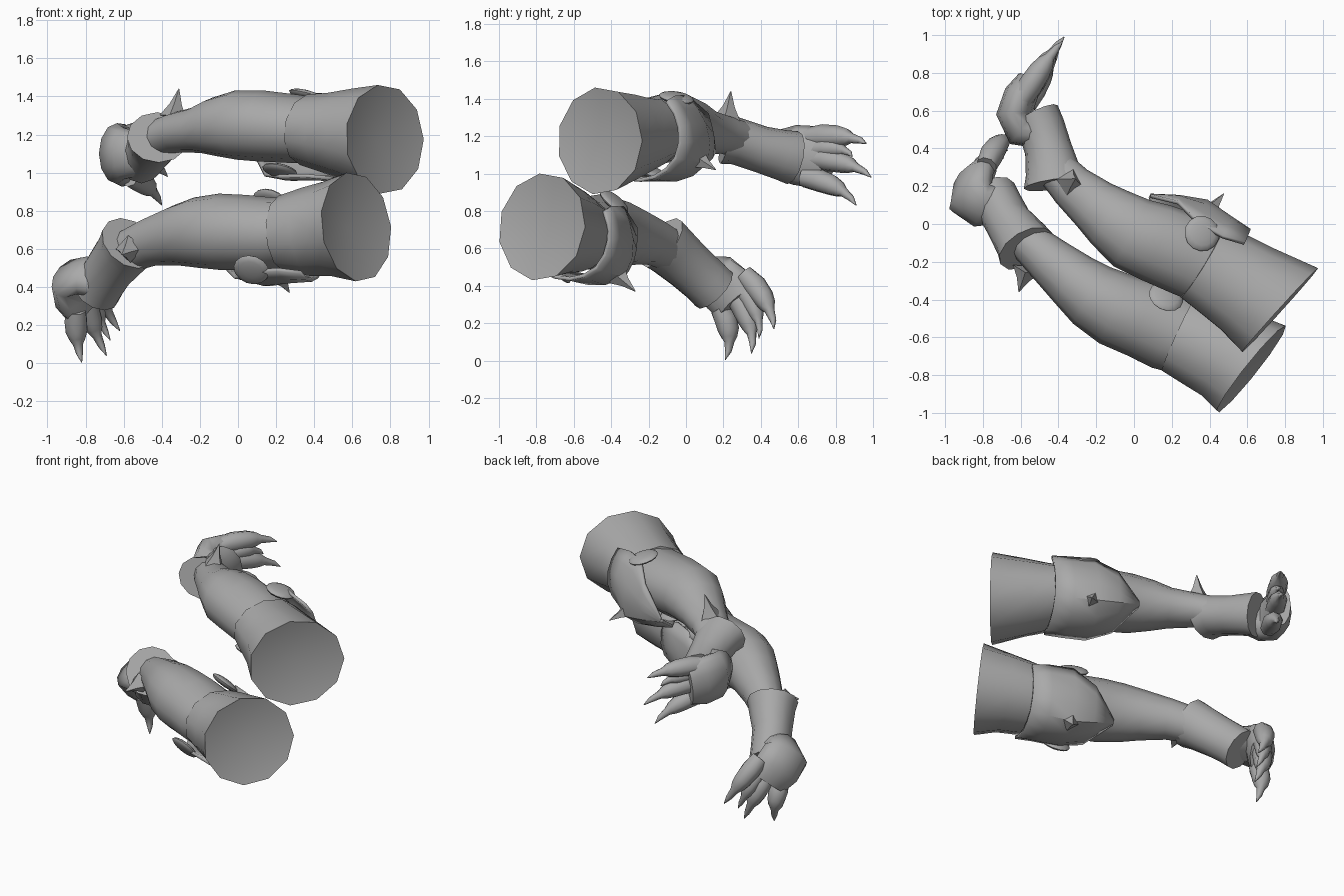
import bpy, bmesh, math
from mathutils import Vector as V

if "Cube" in bpy.data.objects:
    bpy.data.objects.remove(bpy.data.objects["Cube"])

grey = bpy.data.materials.new("plain_grey")
grey.diffuse_color = (0.4, 0.4, 0.4, 1)
grey.use_nodes = True
grey.node_tree.nodes["Principled BSDF"].inputs["Base Color"].default_value = grey.diffuse_color


def finish(name, bm, solid=0, angle=40):
    bmesh.ops.recalc_face_normals(bm, faces=bm.faces)
    me = bpy.data.meshes.new(name)
    bm.to_mesh(me)
    bm.free()
    ob = bpy.data.objects.new(name, me)
    bpy.context.collection.objects.link(ob)
    me.materials.append(grey)
    if solid:
        m = ob.modifiers.new("thickness", "SOLIDIFY")
        m.thickness = solid
        m.offset = 0
    bpy.ops.object.select_all(action="DESELECT")
    ob.select_set(True)
    bpy.context.view_layer.objects.active = ob
    bpy.ops.object.shade_smooth_by_angle(angle=math.radians(angle))
    return ob


def loft(name, rings, up=(0, 0, 1), sides=12, dish=0, start_dir=None, angle=40):
    """rings: (centre, radius across, radius along up); dish hollows the first cap"""
    bm = bmesh.new()
    pts = [V(r[0]) for r in rings]
    loops = []
    for i, (c, ru, rv) in enumerate(rings):
        t = (pts[min(i + 1, len(pts) - 1)] - pts[max(i - 1, 0)]).normalized()
        if i == 0 and start_dir:
            t = V(start_dir).normalized()
        v = V(up)
        v = (v - t * v.dot(t)).normalized()
        u = t.cross(v)
        loops.append([bm.verts.new(pts[i] + u * ru * math.cos(a) + v * rv * math.sin(a))
                      for a in (2 * math.pi * k / sides for k in range(sides))])
    for a, b in zip(loops, loops[1:]):
        for k in range(sides):
            n = (k + 1) % sides
            bm.faces.new((a[k], a[n], b[n], b[k]))
    bm.faces.new(loops[-1])
    if dish:
        mid = bm.verts.new(pts[0] + V(start_dir).normalized() * dish)
        for k in range(sides):
            bm.faces.new((loops[0][k], mid, loops[0][(k + 1) % sides]))
    else:
        bm.faces.new(loops[0])
    return finish(name, bm, angle=angle)


def spike(name, base, tip, r, sides=4):
    base, tip = V(base), V(tip)
    return loft(name, [(base, r, r), (base.lerp(tip, 0.45), r * 0.45, r * 0.45),
                       (tip, 0.002, 0.002)], up=(0.3, 0.9, 0.35), sides=sides, angle=30)


def knee_plate(name, centre, axis, d):
    """Curved shield around the leg, narrowing to a point toward the foot"""
    c, a = V(centre), V(axis).normalized()
    d = V(d)
    d = (d - a * d.dot(a)).normalized()
    w = a.cross(d)
    rows = [(-0.17, 74, 0.25), (-0.05, 80, 0.25), (0.1, 78, 0.255), (0.24, 52, 0.24), (0.38, 4, 0.215)]
    bm = bmesh.new()
    grid = []
    for u, half, r in rows:
        row = []
        for k in range(-4, 5):
            ang = math.radians(half * k / 4)
            rr = r + (0.07 - 0.025 * abs(k) if abs(k) < 3 else 0) * (1 - abs(u - 0.1) * 3)
            row.append(bm.verts.new(c + a * u + (d * math.cos(ang) + w * math.sin(ang)) * rr))
        grid.append(row)
    for p, q in zip(grid, grid[1:]):
        for k in range(8):
            bm.faces.new((p[k], p[k + 1], q[k + 1], q[k]))
    return finish(name, bm, solid=0.02)


def disc(name, centre, normal, r=0.095):
    bm = bmesh.new()
    bmesh.ops.create_uvsphere(bm, u_segments=14, v_segments=8, radius=1)
    q = V(normal).to_track_quat("Z", "Y")
    for v in bm.verts:
        v.co = V(centre) + q @ V((v.co.x * r, v.co.y * r, v.co.z * 0.025))
    return finish(name, bm)


def toe(name, base, tip, bulge, r=0.052):
    base, tip, bulge = V(base), V(tip), V(bulge)
    prof = [(0, 0, 0.9), (0.2, 0.7, 1.05), (0.42, 1, 0.95), (0.56, 1, 0.75), (0.66, 0.9, 0.45),
            (0.84, 0.6, 0.3), (1, 0, 0.04)]
    return loft(name, [(base.lerp(tip, t) + bulge * b, r * s, r * s) for t, b, s in prof],
                up=(0.2, 0.1, 0.95), sides=8, angle=60)


def leg(p, thigh, thigh_dir, shank, gauntlet, hand, hand_up, knee, discs, spur, toes, bulge):
    loft(p + "_thigh", thigh, dish=0.06, start_dir=thigh_dir, sides=11)
    loft(p + "_shank", shank)
    loft(p + "_gauntlet", gauntlet, sides=12, angle=50)
    loft(p + "_hand", hand, up=hand_up, sides=12, angle=60)
    knee_plate(p + "_knee_plate", *knee[:3])
    spike(p + "_knee_spike", knee[3], knee[4], 0.06)
    for i, (c, n) in enumerate(discs):
        disc(f"{p}_knee_disc_{i + 1}", c, n)
    spike(p + "_ankle_spike", *spur, 0.075)
    for i, (b, t, r) in enumerate(toes):
        toe(f"{p}_toe_{i + 1}", b, t, bulge, r)


# Upper limb
leg("upper",
    [((.77, -.46, 1.175), .305, .288), ((.6, -.35, 1.2), .262, .245), ((.475, -.27, 1.21), .245, .212),
     ((.36, -.2, 1.225), .228, .188)], (-.74, .67, -.03),
    [((.42, -.24, 1.22), .2, .17), ((.3, -.17, 1.23), .22, .18), ((.12, -.1, 1.245), .212, .187),
     ((-.01, -.05, 1.25), .2, .182), ((-.12, .03, 1.24), .172, .155), ((-.21, .1, 1.225), .145, .122),
     ((-.33, .2, 1.21), .12, .105), ((-.45, .33, 1.17), .1, .1)],
    [((-.42, .21, 1.185), .165, .135), ((-.43, .28, 1.17), .145, .125), ((-.455, .4, 1.13), .125, .125),
     ((-.49, .51, 1.1), .125, .135), ((-.52, .57, 1.085), .13, .145)],
    [((-.5, .48, 1.1), .08, .11), ((-.6, .5, 1.1), .095, .135), ((-.635, .58, 1.1), .095, .16),
     ((-.6, .68, 1.09), .09, .165), ((-.55, .76, 1.08), .07, .14)], (0, 0, 1),
    ((.35, -.19, 1.22), (-.9, .43, .03), (.43, .75, -.5), (.39, .06, 1.08), (.475, .16, 1.02)),
    [((.36, -.05, 1.405), (.25, .15, .95)), ((.22, -.19, 1.01), (-.2, -.3, -.9))],
    ((-.34, .22, 1.29), (-.31, .24, 1.44)),
    [((-.6, .65, 1.19), (-.38, .965, 1.16), .062), ((-.58, .66, 1.08), (-.37, .99, .98), .06),
     ((-.57, .63, .98), (-.4, .91, .83), .06), ((-.56, .68, 1.13), (-.43, .89, 1.09), .05)],
    (.01, .03, .022))

# Lower limb, rolled and bent further down at the wrist
leg("lower",
    [((.62, -.77, .715), .295, .29), ((.48, -.69, .705), .26, .25), ((.37, -.64, .69), .245, .235),
     ((.24, -.58, .68), .226, .202)], (-.78, .62, -.11),
    [((.3, -.61, .69), .2, .18), ((.18, -.56, .68), .218, .19), ((.04, -.5, .685), .21, .198),
     ((-.1, -.45, .69), .2, .2), ((-.22, -.38, .685), .18, .185), ((-.32, -.3, .67), .155, .16),
     ((-.45, -.19, .64), .128, .13), ((-.6, -.06, .58), .1, .11)],
    [((-.57, -.13, .63), .16, .16), ((-.6, -.08, .59), .145, .15), ((-.665, .01, .51), .125, .14),
     ((-.715, .1, .43), .125, .135), ((-.745, .15, .38), .13, .135)],
    [((-.7, .1, .43), .08, .11), ((-.81, .1, .46), .09, .13), ((-.865, .15, .45), .09, .155),
     ((-.85, .22, .38), .09, .165), ((-.81, .27, .3), .07, .14)], (.5, .65, .45),
    ((.22, -.58, .69), (-.93, .38, 0), (.14, .26, -.32), (.21, -.37, .46), (.27, -.27, .37)),
    [((.17, -.385, .85), (.3, .6, .75)), ((.07, -.68, .49), (-.2, -.75, -.6))],
    ((-.57, -.24, .6), (-.61, -.36, .57)),
    [((-.78, .31, .46), (-.62, .47, .17), .062), ((-.81, .26, .35), (-.69, .35, .04), .06),
     ((-.85, .18, .28), (-.82, .21, .005), .06), ((-.78, .29, .39), (-.67, .39, .12), .05)],
    (-.01, .035, .0))
